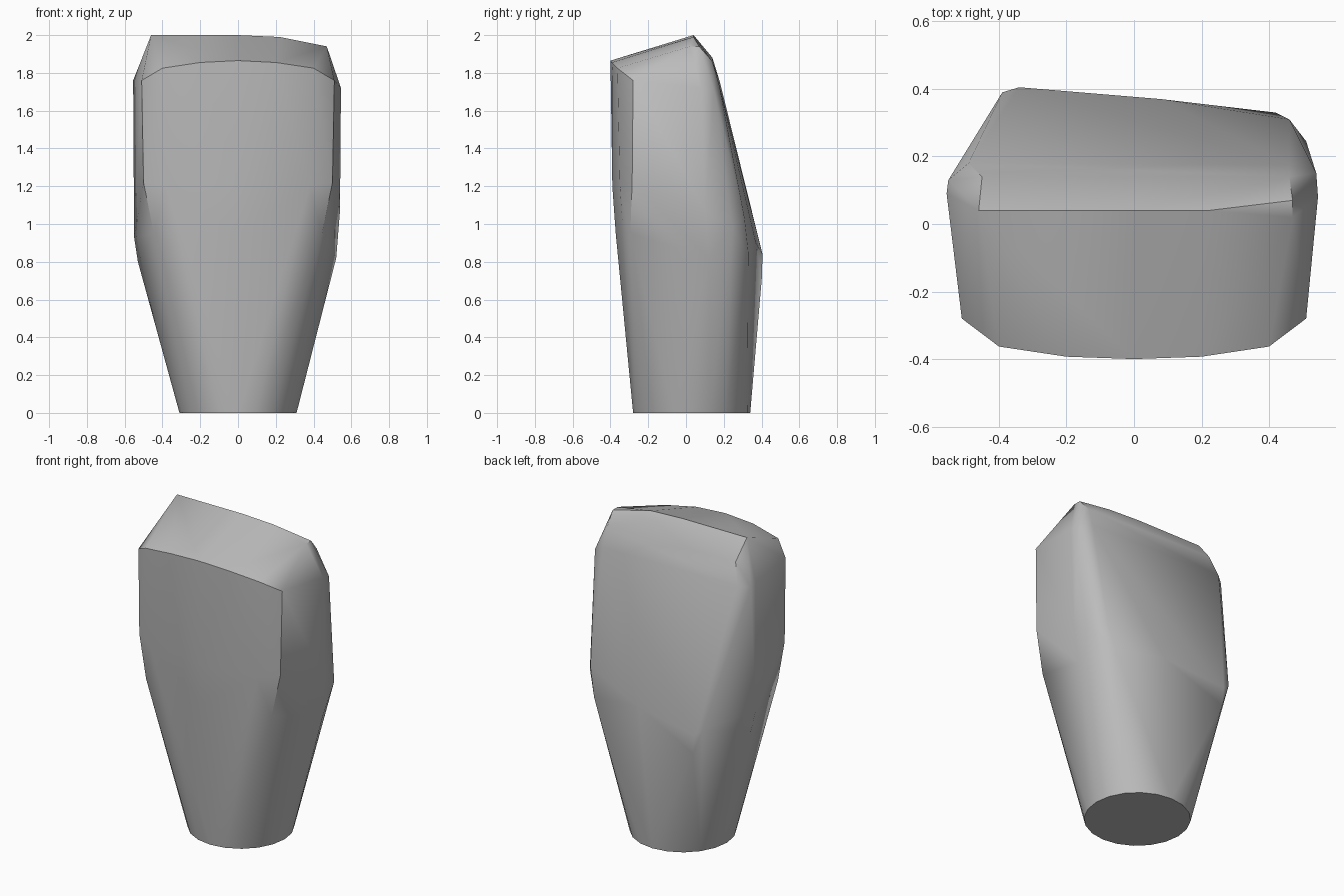
import bpy, bmesh
from math import cos, sin, tau, radians

# Remove the default cube
default_cube = bpy.data.objects.get("Cube")
if default_cube:
    bpy.data.objects.remove(default_cube, do_unlink=True)


def flat_material(name, colour):
    material = bpy.data.materials.new(name)
    material.use_nodes = True
    material.diffuse_color = colour
    shader = material.node_tree.nodes["Principled BSDF"]
    shader.inputs["Base Color"].default_value = colour
    return material


def mirrored(points):
    """Points together with their copies on the other side of x."""
    return points + [(-x, y, z) for x, y, z in points if x]


def hull_object(name, points, material, sharp_angle):
    """Stretch one closed convex skin over the outline points."""
    mesh = bpy.data.meshes.new(name)
    bm = bmesh.new()
    for point in points:
        bm.verts.new(point)
    bmesh.ops.convex_hull(bm, input=bm.verts)
    loose = [v for v in bm.verts if not v.link_faces]
    bmesh.ops.delete(bm, geom=loose, context="VERTS")
    bmesh.ops.dissolve_limit(bm, angle_limit=radians(1),
                             verts=bm.verts, edges=bm.edges)
    bmesh.ops.recalc_face_normals(bm, faces=bm.faces)
    bm.to_mesh(mesh)
    bm.free()
    mesh.materials.append(material)
    body = bpy.data.objects.new(name, mesh)
    bpy.context.collection.objects.link(body)
    bpy.ops.object.select_all(action="DESELECT")
    body.select_set(True)
    bpy.context.view_layer.objects.active = body
    bpy.ops.object.shade_smooth_by_angle(angle=radians(sharp_angle))
    return body


# Round foot
radius, centre_y, sides = 0.31, 0.03, 20
foot = [(radius * cos(tau * i / sides), centre_y + radius * sin(tau * i / sides), 0)
        for i in range(sides)]

# Bowed front, from its upper rim down to where it starts to taper
front = mirrored([
    (0, -0.40, 1.865), (0.2, -0.393, 1.855), (0.4, -0.363, 1.825), (0.51, -0.28, 1.76),
    (0, -0.39, 1.2), (0.38, -0.35, 1.2), (0.5, -0.285, 1.22),
    (0, -0.372, 0.95), (0.445, -0.295, 0.95),
])

# Widest line of the two flanks
flanks = [
    (-0.555, 0.09, 1.76), (-0.55, 0.13, 1.74), (-0.55, 0.08, 0.93), (-0.53, 0.1, 0.8),
    (0.545, 0.08, 1.72), (0.54, 0.15, 1.7), (0.54, 0.1, 1.07), (0.52, 0.12, 0.82),
]

# Top ridge, dropping towards one end
ridge = [
    (-0.46, 0.04, 2.0), (0, 0.04, 2.0), (0.22, 0.04, 1.99),
    (0.47, 0.02, 1.94), (0.47, 0.07, 1.94),
    (-0.45, 0.14, 1.88), (0.46, 0.14, 1.86),
]

# Sloping back with a fuller bulge on one side
back = [
    (-0.49, 0.18, 1.75), (0.46, 0.175, 1.74),
    (-0.39, 0.39, 0.88), (-0.34, 0.405, 0.84), (-0.33, 0.402, 0.72),
    (0.08, 0.37, 0.9), (0.42, 0.33, 0.85), (0.46, 0.31, 1.03), (0.51, 0.245, 0.98),
]

grey = flat_material("plain grey", (0.5, 0.5, 0.5, 1))
hull_object("tapered_body", foot + front + flanks + ridge + back, grey, 35)
